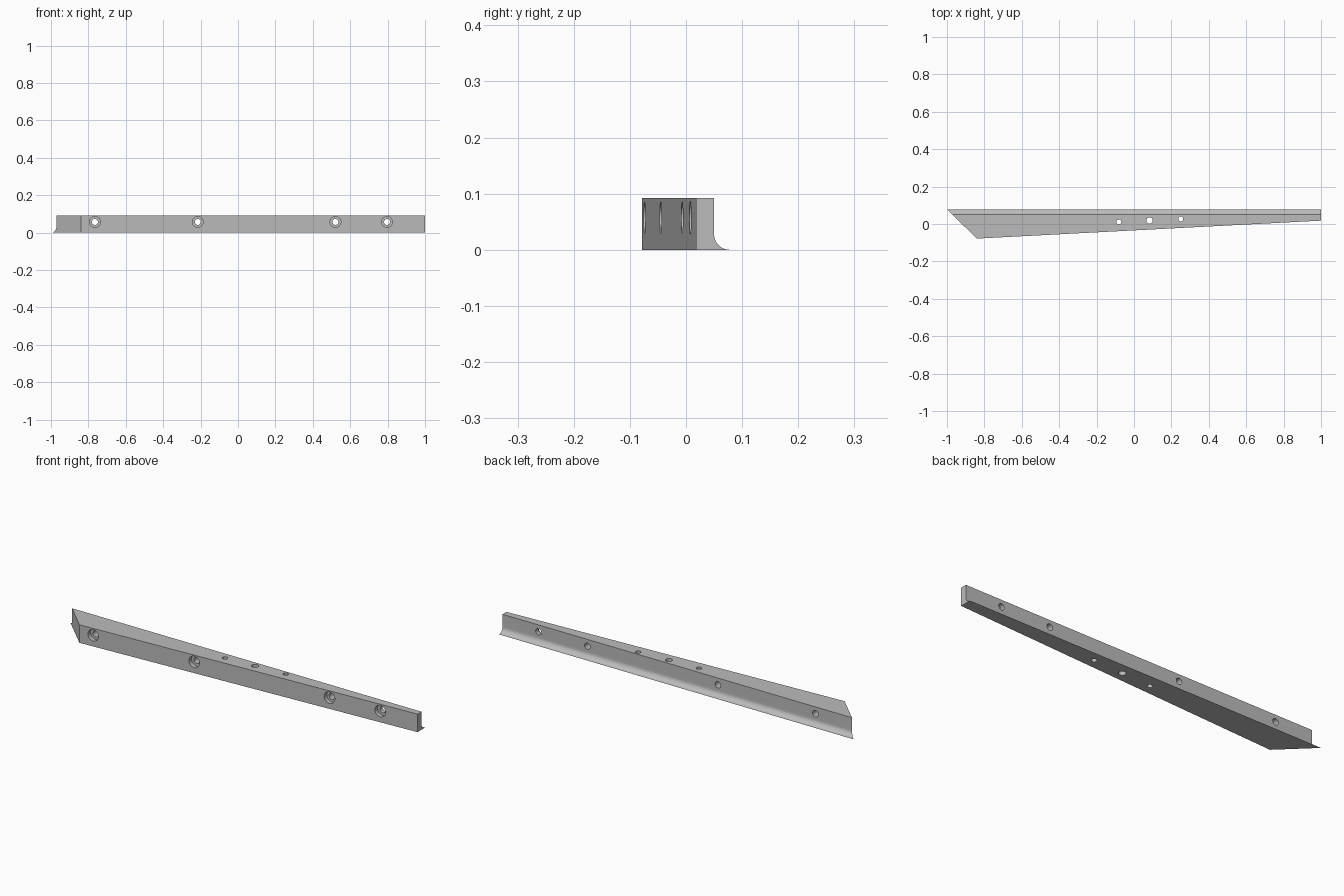
import bpy, bmesh, math
from mathutils import Matrix, Vector

default = bpy.data.objects.get("Cube")
if default:
    bpy.data.objects.remove(default, do_unlink=True)

HEIGHT = 0.092
BACK, TOE, FRONT = 0.05, 0.078, -0.078     # wall, fillet toe and widest front in y
TIP = Vector((-0.84, FRONT, 0))            # front corner of the mitred end
END = Vector((1, 0.018, 0))                # front corner of the narrow end

grey = bpy.data.materials.new("grey")
grey.use_nodes = True
colour = (0.5, 0.5, 0.5, 1)
grey.diffuse_color = colour
grey.node_tree.nodes["Principled BSDF"].inputs["Base Color"].default_value = colour


def add_object(name, bm):
    bmesh.ops.recalc_face_normals(bm, faces=bm.faces)
    mesh = bpy.data.meshes.new(name)
    bm.to_mesh(mesh)
    bm.free()
    mesh.materials.append(grey)
    obj = bpy.data.objects.new(name, mesh)
    bpy.context.collection.objects.link(obj)
    return obj


def trim(bm, point, outward):
    """Slice off everything beyond a plane and cap the cut."""
    geom = bm.verts[:] + bm.edges[:] + bm.faces[:]
    bmesh.ops.bisect_plane(bm, geom=geom, plane_co=point, plane_no=outward, clear_outer=True)
    rim = [e for e in bm.edges if e.is_boundary]
    bmesh.ops.edgeloop_fill(bm, edges=rim)


# Bar: extruded section with a concave fillet along the back, then tapered and mitred
radius = TOE - BACK
section = [(FRONT - 0.01, 0), (FRONT - 0.01, HEIGHT), (BACK, HEIGHT)]
for i in range(13):
    a = math.pi + i / 12 * math.pi / 2
    section.append((TOE + radius * math.cos(a), radius + radius * math.sin(a)))
bm = bmesh.new()
face = bm.faces.new([bm.verts.new((-1.2, y, z)) for y, z in section])
ext = bmesh.ops.extrude_face_region(bm, geom=[face])
moved = [v for v in ext["geom"] if isinstance(v, bmesh.types.BMVert)]
bmesh.ops.translate(bm, verts=moved, vec=(2.2, 0, 0))
taper = END - TIP
mitre = TIP - Vector((-1, TOE, 0))
trim(bm, TIP, Vector((taper.y, -taper.x, 0)))
trim(bm, TIP, Vector((mitre.y, -mitre.x, 0)))
bar = add_object("tapered_bar", bm)


# Hole cutters
def drill(name, start, end, r):
    start, end = Vector(start), Vector(end)
    axis = end - start
    matrix = Matrix.Translation((start + end) / 2) @ axis.to_track_quat("Z", "Y").to_matrix().to_4x4()
    bm = bmesh.new()
    bmesh.ops.create_cone(bm, cap_ends=True, segments=32, radius1=r, radius2=r,
                          depth=axis.length, matrix=matrix)
    cutter = add_object(name, bm)
    cutter.hide_render = True
    mod = bar.modifiers.new(name, "BOOLEAN")
    mod.operation = "DIFFERENCE"
    mod.solver = "EXACT"
    mod.object = cutter
    return cutter


cutters = []
# Counterbored bolt holes through the front
for x in (-0.765, -0.215, 0.521, 0.797):
    y = TIP.y + (x - TIP.x) * taper.y / taper.x
    cutters.append(drill("counterbore", (x, y - 0.05, 0.057), (x, y + 0.02, 0.057), 0.029))
    cutters.append(drill("bolt_hole", (x, y - 0.06, 0.057), (x, 0.2, 0.057), 0.016))
# Vertical holes
for x, y, r in ((-0.081, 0.011, 0.013), (0.083, 0.019, 0.017), (0.25, 0.027, 0.013)):
    cutters.append(drill("vertical_hole", (x, y, -0.1), (x, y, 0.2), r))

# Apply the cuts and shade
bpy.ops.object.select_all(action="DESELECT")
bar.select_set(True)
bpy.context.view_layer.objects.active = bar
for mod in list(bar.modifiers):
    bpy.ops.object.modifier_apply(modifier=mod.name)
for cutter in cutters:
    bpy.data.objects.remove(cutter, do_unlink=True)
bpy.ops.object.shade_smooth_by_angle(angle=math.radians(30))
